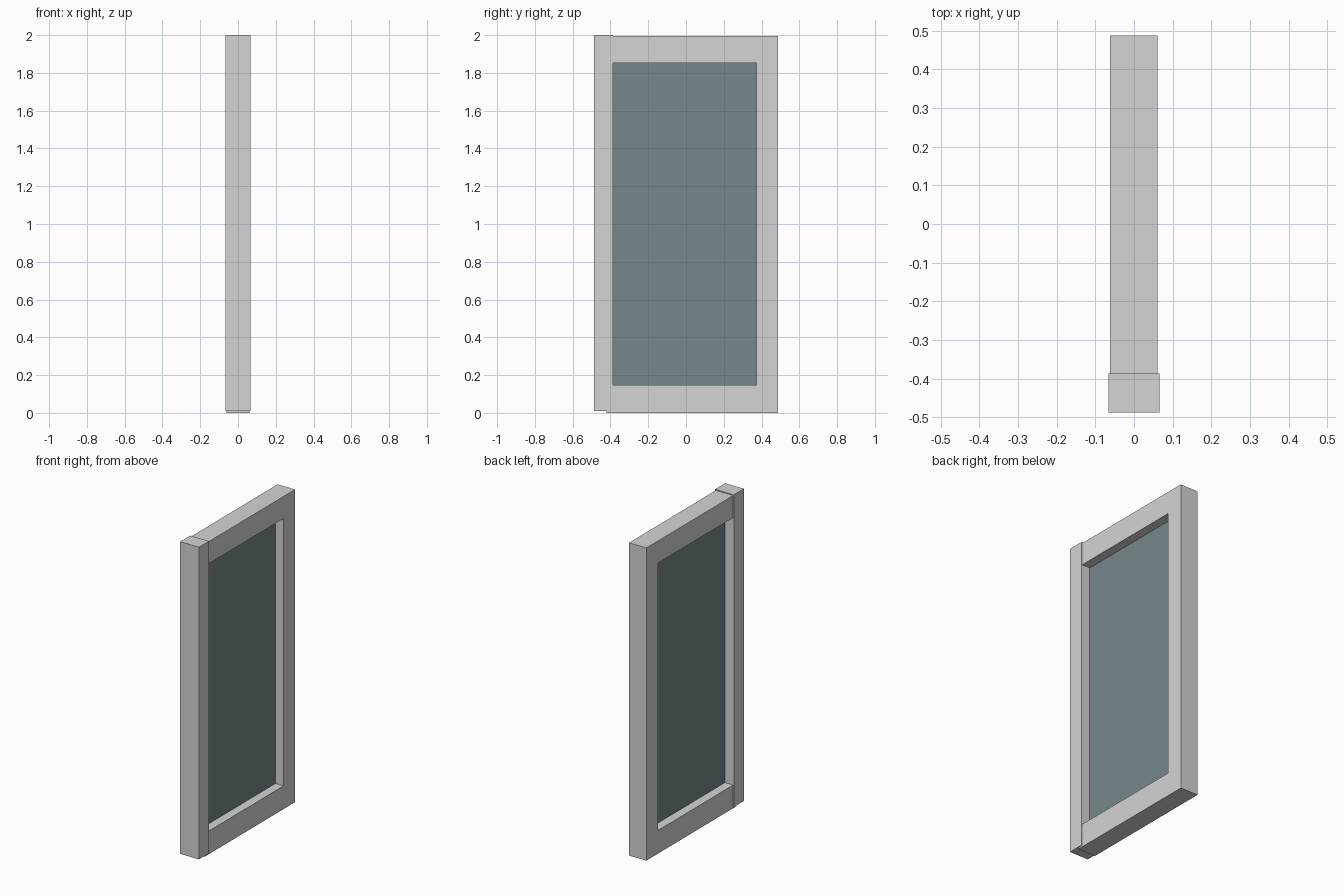
import bpy
import bmesh

if "Cube" in bpy.data.objects:
    bpy.data.objects.remove(bpy.data.objects["Cube"])


def material(name, rgb):
    m = bpy.data.materials.new(name)
    m.diffuse_color = (*rgb, 1.0)
    m.use_nodes = True
    m.node_tree.nodes["Principled BSDF"].inputs["Base Color"].default_value = m.diffuse_color
    return m


def add_object(name, bm, mat):
    bmesh.ops.recalc_face_normals(bm, faces=bm.faces)
    mesh = bpy.data.meshes.new(name)
    bm.to_mesh(mesh)
    bm.free()
    mesh.materials.append(mat)
    obj = bpy.data.objects.new(name, mesh)
    bpy.context.collection.objects.link(obj)
    return obj


def box(name, x, y, z, mat):
    bm = bmesh.new()
    bmesh.ops.create_cube(bm, size=1)
    for v in bm.verts:
        for i, (lo, hi) in enumerate((x, y, z)):
            v.co[i] = lo if v.co[i] < 0 else hi
    return add_object(name, bm, mat)


def rect(y, z):
    return [(y[0], z[0]), (y[1], z[0]), (y[1], z[1]), (y[0], z[1])]


def ring(name, x, outer, inner, mat):
    # rectangular ring in the yz plane, extruded along x
    bm = bmesh.new()
    a = [bm.verts.new((x[0], y, z)) for y, z in outer]
    b = [bm.verts.new((x[0], y, z)) for y, z in inner]
    faces = []
    for i in range(4):
        j = (i + 1) % 4
        faces.append(bm.faces.new((a[i], a[j], b[j], b[i])))
    ext = bmesh.ops.extrude_face_region(bm, geom=faces, use_keep_orig=True)
    for g in ext["geom"]:
        if isinstance(g, bmesh.types.BMVert):
            g.co.x = x[1]
    return add_object(name, bm, mat)


grey = material("light grey", (0.66, 0.66, 0.66))
glass = material("blue grey glass", (0.185, 0.242, 0.26))

# Door frame with a rectangular opening
ring("door_frame", (-0.062, 0.061),
     rect((-0.42, 0.488), (0.0, 1.994)),
     rect((-0.39, 0.372), (0.148, 1.853)), grey)

# Hinge post, slightly thicker and taller than the frame
box("hinge_post", (-0.066, 0.066), (-0.488, -0.387), (0.009, 2.0), grey)

# Thin pane in the middle of the opening
box("glass_pane", (-0.004, 0.004), (-0.39, 0.372), (0.148, 1.853), glass)
